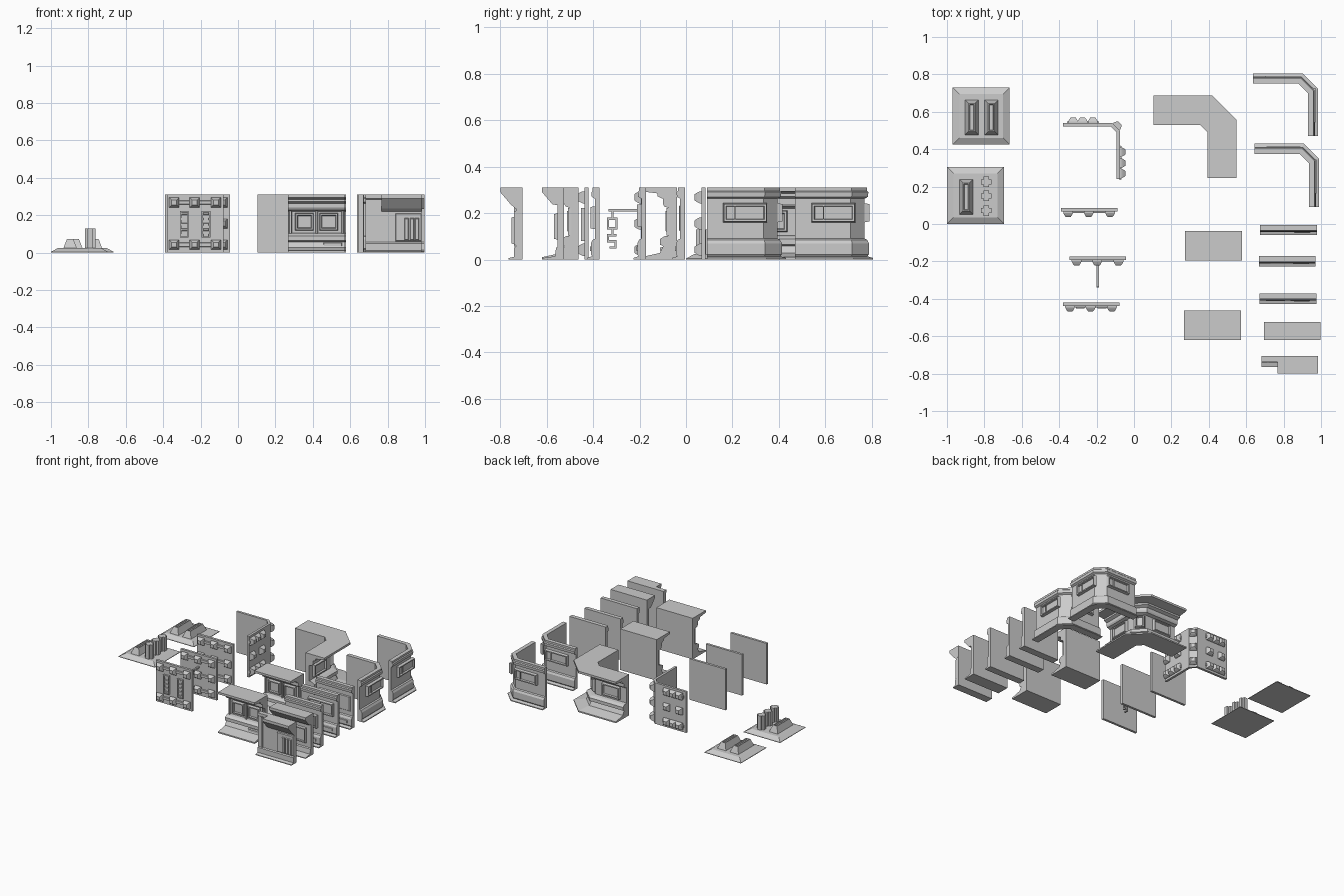
import bpy, bmesh, math
from mathutils import Vector, Matrix

if "Cube" in bpy.data.objects:
    bpy.data.objects.remove(bpy.data.objects["Cube"])

def finish(name, bm):
    bmesh.ops.recalc_face_normals(bm, faces=bm.faces[:])
    me = bpy.data.meshes.new(name)
    bm.to_mesh(me)
    bm.free()
    ob = bpy.data.objects.new(name, me)
    bpy.context.collection.objects.link(ob)
    return ob

def skin(bm, rings):
    """Bridge a series of closed loops and cap both ends."""
    vs = [[bm.verts.new(p) for p in r] for r in rings]
    n = len(vs[0])
    for a, b in zip(vs, vs[1:]):
        for i in range(n):
            j = (i + 1) % n
            bm.faces.new((a[i], a[j], b[j], b[i]))
    bm.faces.new(vs[0][::-1])
    bm.faces.new(vs[-1])

def sweep(name, profile, path):
    """Sweep a (depth, z) profile along a mitred plan path; depth grows to its right."""
    pts = [Vector(p) for p in path]
    dirs = [(b - a).normalized() for a, b in zip(pts, pts[1:])]
    rings = []
    for i, p in enumerate(pts):
        n1 = dirs[max(i - 1, 0)]
        n2 = dirs[min(i, len(dirs) - 1)]
        n1, n2 = Vector((n1.y, -n1.x)), Vector((n2.y, -n2.x))
        m = (n1 + n2) / (1 + n1.dot(n2))
        rings.append([(p.x + m.x * d, p.y + m.y * d, z) for d, z in profile])
    bm = bmesh.new()
    skin(bm, rings)
    return finish(name, bm)

def frame(o, u, v, d):
    return Matrix((u, v, d)).transposed().to_4x4() if o is None else \
        Matrix.Translation(o) @ Matrix((u, v, d)).transposed().to_4x4()

def wall_frame(x, y, dx, dy):
    return frame((x, y, 0), (dx, dy, 0), (0, 0, 1), (dy, -dx, 0))

FLOOR = frame((0, 0, 0), (1, 0, 0), (0, 1, 0), (0, 0, 1))

def loft(bm, fr, rect, steps):
    """Stack of rectangles: steps are (inset, depth)."""
    u0, u1, v0, v1 = rect
    skin(bm, [[fr @ Vector(p) for p in ((u0 + i, v0 + i, d), (u1 - i, v0 + i, d),
               (u1 - i, v1 - i, d), (u0 + i, v1 - i, d))] for i, d in steps])

def stud(bm, fr, u, z, d=.015):
    r = .026
    loft(bm, fr, (u - r, u + r, z - r, z + r), [(0, d - .003), (0, d + .008), (.006, d + .02), (.013, d + .03)])

def window(bm, fr, rect, d, h=.02):
    loft(bm, fr, rect, [(0, d - .002), (.004, d + h), (.012, d + h), (.015, d + h * .4)])

def vent(bm, fr, rect, d):
    loft(bm, fr, rect, [(0, d - .002), (0, d + .014), (.007, d + .014), (.007, d + .004)])
    u0, u1, z0, z1 = rect
    for k in range(5):
        z = z0 + (k + .5) * (z1 - z0) / 5
        loft(bm, fr, (u0 + .007, u1 - .007, z - .007, z + .007), [(0, d), (.002, d + .011)])

# ---- floor tiles
def floor_tile(name, x, y, blocks, posts):
    bm = bmesh.new()
    loft(bm, FLOOR, (x, x + .305, y, y + .305), [(0, 0), (0, .004), (.036, .024)])
    finish(name + "_base", bm)
    bm = bmesh.new()
    for bx in blocks:
        loft(bm, FLOOR, (bx, bx + .075, y + .05, y + .24),
             [(0, .02), (.004, .03), (.02, .072), (.026, .072), (.028, .06)])
    finish(name + "_blocks", bm)
    bm = bmesh.new()
    for px, py in posts:
        a, b = .014, .028
        quad = [(b, -a), (b, a), (a, a)]
        ring = [(px + u * c - v * s, py + u * s + v * c)
                for c, s in ((1, 0), (0, 1), (-1, 0), (0, -1)) for u, v in quad]
        skin(bm, [[(*p, z) for p in ring] for z in (.02, .13)])
    if posts:
        finish(name + "_cross_posts", bm)
    else:
        bm.free()

floor_tile("double_floor_tile", -.97, .425, (-.905, -.80), ())
floor_tile("post_floor_tile", -1, 0, (-.935,), [(-.79, y) for y in (.225, .15, .072)])

# ---- thin studded panels
H = .31
PLATE = [(0, 0), (.018, 0), (.018, H), (0, H)]
for name, x, y, rows in (("studded_panel", -.39, .085, (.042, .155, .268)),
                         ("bracket_panel", -.345, -.175, (.042, .155, .268)),
                         ("vented_panel", -.38, -.42, (.042, .268))):
    sweep(name, PLATE, [(x, y), (x + .302, y)])
    fr = wall_frame(x, y, 1, 0)
    bm = bmesh.new()
    for z in rows:
        loft(bm, fr, (.015, .287, z - .012, z + .012), [(0, .016), (.003, .026)])
        for u in (.038, .148, .262):
            stud(bm, fr, u, z, .018)
    if len(rows) == 2:
        for u in (.07, .186):
            vent(bm, fr, (u, u + .046, .08, .222), .018)
    finish(name + "_studs", bm)

# hanging bracket in front of the middle panel
SIDE = frame((-.195, 0, 0), (0, 1, 0), (0, 0, 1), (1, 0, 0))
bm = bmesh.new()
for r in ((-.335, -.19, .206, .218), (-.322, -.312, .178, .208),
          (-.34, -.295, .17, .18), (-.34, -.295, .13, .14), (-.34, -.332, .138, .172), (-.303, -.295, .138, .172),
          (-.322, -.312, .108, .132), (-.34, -.3, .1, .11), (-.34, -.332, .08, .1),
          (-.34, -.3, .074, .083), (-.308, -.3, .052, .076), (-.33, -.3, .048, .056)):
    loft(bm, SIDE, r, [(0, -.005), (0, .007)])
finish("hanging_bracket", bm)

# studded corner panel
sweep("studded_corner", PLATE, [(-.093, .24), (-.093, .49), (-.125, .522), (-.38, .522)])
bm = bmesh.new()
for fr, us in ((wall_frame(-.093, .24, 0, 1), (.03, .085, .145)),
               (wall_frame(0, .522, -1, 0), (.325, .275, .22))):
    for z in (.042, .268):
        loft(bm, fr, (min(us) - .035, max(us) + .035, z - .012, z + .012), [(0, .016), (.003, .026)])
    for u in us:
        for z in (.042, .268) if u == us[1] else (.042, .155, .268):
            stud(bm, fr, u, z, .018)
c = math.sqrt(.5)
for z in (.042, .155, .268):
    stud(bm, wall_frame(-.109, .506, -c, c), 0, z, .018)
finish("studded_corner_studs", bm)

# ---- deep console walls with broad cap and base
DEEP = [(0, 0), (.157, 0), (.157, .01), (.075, .028), (.06, .058), (.075, .064), (.075, .088), (.055, .1),
        (.03, .104), (.03, .22), (.055, .228), (.062, .24), (.062, .262), (.085, .272), (.085, .285),
        (.157, .294), (.157, H), (0, H)]
for name, x, y in (("rear_console_wall", .272, -.038), ("front_console_wall", .268, -.463)):
    sweep(name, DEEP, [(x, y), (x + .305, y)])
    fr = wall_frame(x, y, 1, 0)
    bm = bmesh.new()
    for u in (.037, .167):
        window(bm, fr, (u, u + .1, .118, .212), .03)
    for u in (.004, .145, .284):
        loft(bm, fr, (u, u + .016, .1, .225), [(0, .028), (.003, .045)])
    window(bm, fr, (.188, .29, .032, .055), .06, .014)
    finish(name + "_windows", bm)
sweep("console_corner", DEEP, [(.392, .247), (.392, .492), (.354, .53), (.105, .53)])
bm = bmesh.new()
for fr, u0 in ((wall_frame(.392, .247, 0, 1), .04), (wall_frame(.354, .53, -1, 0), .05)):
    window(bm, fr, (u0, u0 + .15, .118, .212), .03)
window(bm, wall_frame(.373, .511, -c, c), (-.035, .035, .118, .212), .03)
finish("console_corner_windows", bm)

# ---- slim relief walls
SLIM = [(0, 0), (.055, 0), (.055, .007), (.032, .014), (.038, .022), (.038, .07), (.03, .085), (.02, .09),
        (.02, .262), (.034, .27), (.036, .29), (.03, .296), (.03, H), (0, H)]
for k, (x, y) in enumerate(((.675, -.005), (.667, -.172), (.672, -.372))):
    name = ("plain", "window", "twin_window")[k] + "_slim_wall"
    sweep(name, SLIM, [(x, y), (x + .303, y)])
    fr = wall_frame(x, y, 1, 0)
    bm = bmesh.new()
    if k == 0:
        loft(bm, fr, (.02, .283, .12, .235), [(0, .018), (.006, .026)])
    elif k == 1:
        window(bm, fr, (.06, .27, .14, .24), .02)
        loft(bm, fr, (.155, .163, .15, .23), [(0, .018), (0, .034)])
    else:
        for u in (.03, .16):
            window(bm, fr, (u, u + .11, .13, .23), .02)
    loft(bm, fr, (.18, .27, .035, .058), [(0, .036), (.003, .042)])
    finish(name + "_relief", bm)

# slim corners, relief facing outward
for name, x, y, x0, y0, w in (("rear_slim_corner", .93, .75, .637, .47, .27),
                              ("front_slim_corner", .935, .375, .645, .09, .19)):
    sweep(name, SLIM, [(x, y0), (x, y - .05), (x - .05, y), (x0, y)])
    bm = bmesh.new()
    for fr, s in ((wall_frame(x, y0, 0, 1), .07), (wall_frame(x, y, -1, 0), .04)):
        window(bm, fr, (s, s + .19, .16, .243), .02)
        loft(bm, fr, (s + .05, s + .054, .17, .235), [(0, .018), (0, .036)])
    finish(name + "_windows", bm)

# ---- hooded walls at the front
HOOD = [(0, .22), (.03, .22), (.05, .237), (.095, .29), (.095, H), (0, H)]
HOODED = [(0, 0), (.095, 0), (.095, .006), (.04, .014), (.035, .05), (.028, .056), (.028, .235),
          (.05, .237), (.095, .29), (.095, H), (0, H)]
sweep("hooded_wall", HOODED, [(.695, -.525), (.998, -.525)])
bm = bmesh.new()
fr = wall_frame(.695, -.525, 1, 0)
window(bm, fr, (.04, .265, .085, .2), .028, .015)
finish("hooded_wall_window", bm)

BACK = [(0, 0), (.06, 0), (.06, .006), (.036, .012), (.036, .05), (.028, .056), (.028, .285), (.034, .29),
        (.034, H), (0, H)]
sweep("vent_wall", BACK, [(.682, -.705), (.982, -.705)])
sweep("vent_wall_hood", HOOD, [(.766, -.705), (.983, -.705)])
bm = bmesh.new()
fr = wall_frame(.682, -.705, 1, 0)
loft(bm, fr, (.16, .3, .06, .21), [(0, .026), (.004, .037)])
for u in (.207, .237, .262):
    window(bm, fr, (u, u + .024, .065, .185), .036, .01)
loft(bm, fr, (.03, .04, .056, .285), [(0, .026), (0, .036)])
finish("vent_wall_slats", bm)
